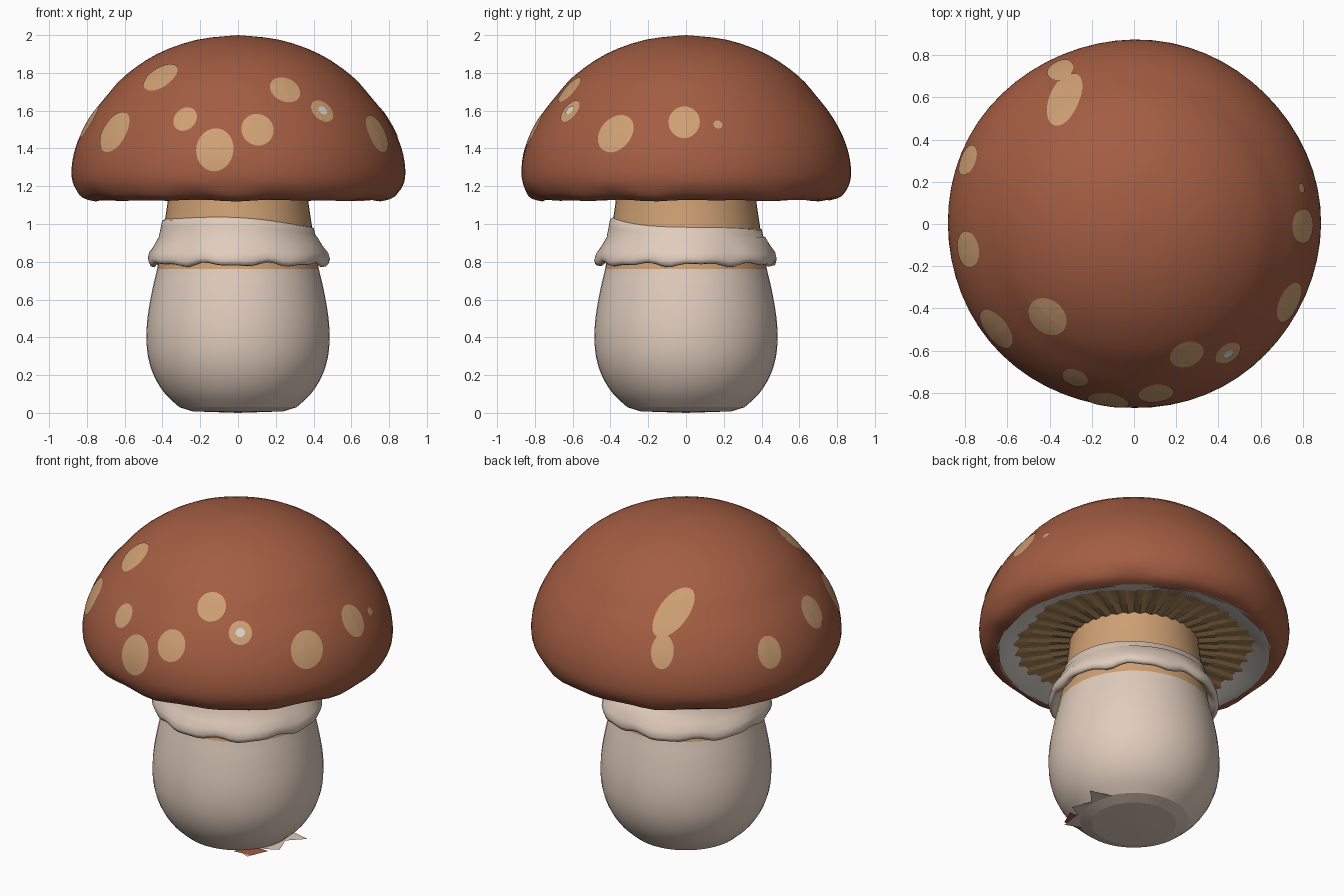
import bpy, bmesh
from math import sin, cos, pi, radians
from mathutils import Vector
from mathutils.bvhtree import BVHTree

if "Cube" in bpy.data.objects:
    bpy.data.objects.remove(bpy.data.objects["Cube"])


def linear(c):
    c /= 255
    return c / 12.92 if c < 0.04 else ((c + 0.055) / 1.055) ** 2.4


def material(name, *rgb):
    m = bpy.data.materials.new(name)
    m.use_nodes = True
    color = [linear(c) for c in rgb] + [1]
    m.diffuse_color = color
    m.node_tree.nodes["Principled BSDF"].inputs["Base Color"].default_value = color
    return m


red = material("cap red brown", 163, 93, 66)
tan = material("tan", 206, 160, 115)
cream = material("stem cream", 224, 204, 188)
pale = material("pale rim", 220, 214, 207)
brown = material("gill brown", 176, 138, 92)


def finish(name, bm, *mats, smooth=True):
    mesh = bpy.data.meshes.new(name)
    bm.normal_update()
    bm.to_mesh(mesh)
    obj = bpy.data.objects.new(name, mesh)
    bpy.context.collection.objects.link(obj)
    for m in mats:
        mesh.materials.append(m)
    for p in mesh.polygons:
        p.use_smooth = smooth
    return obj


def curve(pts, steps=3):
    """Catmull-Rom curve through profile points."""
    p = [Vector(q) for q in [pts[0], *pts, pts[-1]]]
    out = []
    for a, b, c, d in zip(p, p[1:], p[2:], p[3:]):
        for i in range(steps):
            t = i / steps
            out.append((2 * b + (c - a) * t + (2 * a - 5 * b + 4 * c - d) * t * t
                        + (3 * b - a - 3 * c + d) * t ** 3) / 2)
    return out + [p[-1]]


def lathe(profile, segments=64, warp=lambda r, z, a: (r, z)):
    """Turn a profile, listed from top to bottom on the outside, around z."""
    bm = bmesh.new()
    rings = []
    for r, z in profile:
        if r < 0.001:
            rings.append([bm.verts.new((0, 0, z))] * segments)
            continue
        ring = []
        for i in range(segments):
            a = 2 * pi * i / segments
            rr, zz = warp(r, z, a)
            ring.append(bm.verts.new((rr * cos(a), rr * sin(a), zz)))
        rings.append(ring)
    for top, low in zip(rings, rings[1:]):
        for i in range(segments):
            j = (i + 1) % segments
            quad = [top[i], low[i], low[j], top[j]]
            bm.faces.new(list(dict.fromkeys(quad)))
    return bm


# Cap dome with a slightly uneven lip
def cap_warp(r, z, a):
    lip = max(0, 1 - abs(z - 1.16) / 0.06)
    r *= 1 + 0.003 * sin(5 * a + 1)
    return r, z + lip * 0.007 * (sin(9 * a) + sin(14 * a + 2))


cap_profile = curve([(0, 2), (0.22, 1.975), (0.43, 1.9), (0.6, 1.785), (0.7, 1.675),
                     (0.775, 1.58), (0.835, 1.475), (0.872, 1.37), (0.884, 1.27),
                     (0.87, 1.2), (0.83, 1.145), (0.77, 1.125)])
bm = lathe(cap_profile, 64, cap_warp)
bmesh.ops.scale(bm, vec=(1, 0.987, 1), verts=bm.verts)
bm.normal_update()
tree = BVHTree.FromBMesh(bm)
finish("cap", bm, red)


# Pale rim and pleated gills under the cap
def rim_warp(r, z, a):
    if r < 0.7:
        r += 0.014 * sin(6 * a) + 0.01 * sin(11 * a + 1)
    return r, z


finish("cap_rim", lathe([(0.775, 1.126), (0.735, 1.132), (0.65, 1.168)], 64, rim_warp), pale)
finish("gills", lathe([(0.7, 1.16), (0.6, 1.17), (0.48, 1.175), (0.34, 1.178)], 144,
                      lambda r, z, a: (r, z + 0.006 * sin(36 * a + 4 * r))),
       brown, smooth=False)

# Stem: cream bulb below, tan neck above
stem_profile = curve([(0.365, 1.19), (0.375, 1.1), (0.39, 1.0), (0.41, 0.87), (0.428, 0.762),
                      (0.452, 0.66), (0.477, 0.52), (0.485, 0.4), (0.475, 0.29),
                      (0.442, 0.19), (0.385, 0.1), (0.31, 0.03)])
stem_profile += [Vector((0.24, 0.008)), Vector((0, 0))]
bm = lathe(stem_profile, 48)
for f in bm.faces:
    f.material_index = 1 if f.calc_center_median().z > 0.762 else 0
stem = finish("stem", bm, cream, tan)
for p in stem.data.polygons:
    p.use_smooth = p.center.z > 0.03


# Flared skirt around the neck, wavy at both edges
def skirt_warp(r, z, a):
    if z > 0.96:
        z += -0.02 * cos(a) - 0.022 * sin(a) + 0.006 * sin(3 * a)
    wave = max(0, (0.9 - z) / 0.1)
    r += wave * 0.007 * sin(7 * a + 1)
    return r, z + wave * 0.007 * (sin(9 * a) + 0.7 * sin(16 * a + 2))


finish("skirt", lathe([(0.386, 1.006), (0.402, 0.998), (0.408, 0.965), (0.42, 0.93),
                       (0.446, 0.885), (0.474, 0.845), (0.482, 0.81), (0.474, 0.788),
                       (0.456, 0.784), (0.44, 0.8), (0.41, 0.83)], 72, skirt_warp), cream)


# Painted spots: thin patches laid on the dome
def spot(name, azimuth, z, half_w, half_h, tilt=0, mat=tan, lift=0.004):
    a = radians(azimuth)
    out = Vector((sin(a), -cos(a), 0))
    centre, normal, _, _ = tree.ray_cast(out * 2 + Vector((0, 0, z)), -out)
    right = Vector((cos(a), sin(a), 0))
    up = normal.cross(right).normalized()
    t = radians(tilt)
    side, tall = right * cos(t) - up * sin(t), up * cos(t) + right * sin(t)
    bm = bmesh.new()

    def place(u, v):
        p, n, _, _ = tree.find_nearest(centre + side * u * half_w + tall * v * half_h)
        return bm.verts.new(p + n * lift)

    count = 28
    inner = [place(0, 0)] * count
    for k in (0.25, 0.5, 0.75, 1):
        ring = [place(k * cos(2 * pi * i / count), k * sin(2 * pi * i / count))
                for i in range(count)]
        for i in range(count):
            j = (i + 1) % count
            bm.faces.new(list(dict.fromkeys([inner[i], ring[i], ring[j], inner[j]])))
        inner = ring
    finish(name, bm, mat)


spots = [(-43, 1.78, 0.1, 0.105), (-52.7, 1.49, 0.11, 0.12), (-21, 1.555, 0.065, 0.073),
         (-8.3, 1.395, 0.1, 0.12), (7.3, 1.5, 0.086, 0.094), (22, 1.71, 0.083, 0.088),
         (36, 1.597, 0.066, 0.07), (63.2, 1.48, 0.1, 0.112, 25), (89.3, 1.54, 0.083, 0.098),
         (102, 1.525, 0.024, 0.024), (-81.3, 1.54, 0.088, 0.1), (-111, 1.45, 0.076, 0.095),
         (-151, 1.69, 0.085, 0.17, 32), (-154.5, 1.5, 0.065, 0.1)]
for n, s in enumerate(spots):
    spot(f"spot_{n + 1}", *s)
spot("spot_centre", 36, 1.597, 0.026, 0.026, 0, pale, 0.008)


# Torn scraps at the foot of the stem
def scrap(name, pts, z, mat):
    bm = bmesh.new()
    bm.faces.new([bm.verts.new((x, y, z)) for x, y in pts])
    bmesh.ops.solidify(bm, geom=bm.faces[:], thickness=0.006)
    finish(name, bm, mat, smooth=False)


scrap("torn_base", [(0.15, -0.24), (0.27, -0.29), (0.29, -0.15), (0.365, -0.11), (0.32, 0.01),
                    (0.41, 0.1), (0.26, 0.14), (0.1, 0)], 0.028, cream)
scrap("torn_base_red", [(0.168, -0.285), (0.284, -0.275), (0.33, -0.17), (0.2, -0.18)],
      0.034, red)
